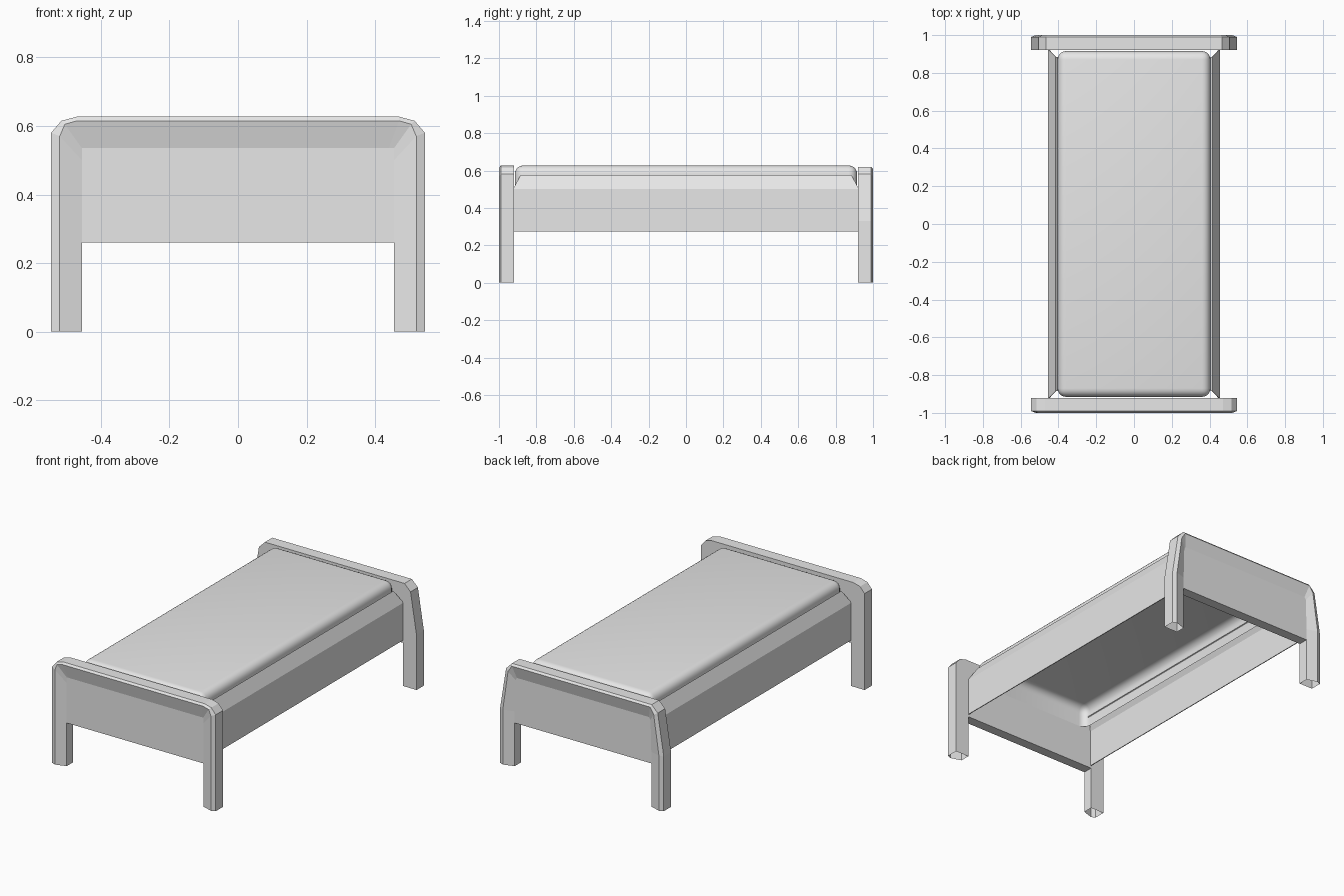
import bpy, bmesh

old = bpy.data.objects.get("Cube")
if old:
    bpy.data.objects.remove(old)

grey = bpy.data.materials.new("plain_grey")
grey.use_nodes = True
grey.diffuse_color = (0.8, 0.8, 0.8, 1)
grey.node_tree.nodes["Principled BSDF"].inputs["Base Color"].default_value = (0.8, 0.8, 0.8, 1)


def make_object(name, bm):
    bmesh.ops.recalc_face_normals(bm, faces=bm.faces)
    mesh = bpy.data.meshes.new(name)
    bm.to_mesh(mesh)
    bm.free()
    mesh.materials.append(grey)
    obj = bpy.data.objects.new(name, mesh)
    bpy.context.collection.objects.link(obj)
    return obj


def bridge(bm, rings, closed):
    """Join successive rings of vertices with quads."""
    for a, b in zip(rings, rings[1:]):
        n = len(a)
        for i in range(n if closed else n - 1):
            j = (i + 1) % n
            bm.faces.new((a[i], a[j], b[j], b[i]))


def end_frame(name, side, half):
    """Arched hollow frame; each station is (inner, rim, outer) in x, z."""
    bm = bmesh.new()
    stations = half + [[(-x, z) for x, z in s] for s in reversed(half)]
    rings = []
    for inner, rim, outer in stations:
        points = [(inner, 0.98), (rim, 1.0), (outer, 0.99), (outer, 0.92), (inner, 0.92)]
        rings.append([bm.verts.new((x, side * y, z)) for (x, z), y in points])
    bridge(bm, rings, True)
    return make_object(name, bm)


def panel(name, side):
    """Recessed board between the legs."""
    bm = bmesh.new()
    bmesh.ops.create_cube(bm, size=1)
    for v in bm.verts:
        v.co.x *= 0.91
        v.co.y = side * (0.95 + 0.06 * v.co.y)
        v.co.z = 0.3975 + 0.275 * v.co.z
    return make_object(name, bm)


# Footboard frame, with squarer shoulders
end_frame("footboard_frame", -1, [
    [(0.455, 0), (0.52, 0), (0.545, 0)],
    [(0.455, 0.5), (0.52, 0.57), (0.545, 0.58)],
    [(0.455, 0.535), (0.505, 0.605), (0.515, 0.615)],
    [(0.44, 0.535), (0.47, 0.615), (0.47, 0.627)],
])
# Headboard frame, with tapering legs
end_frame("headboard_frame", 1, [
    [(0.455, 0), (0.52, 0), (0.545, 0)],
    [(0.455, 0.33), (0.52, 0.33), (0.545, 0.33)],
    [(0.45, 0.52), (0.485, 0.57), (0.505, 0.58)],
    [(0.44, 0.535), (0.46, 0.608), (0.465, 0.62)],
])
panel("footboard_panel", -1)
panel("headboard_panel", 1)

# Side rails: thin boards whose tops lean in toward the mattress
for name, side in (("left_rail", 1), ("right_rail", -1)):
    bm = bmesh.new()
    section = [(0.455, 0.275), (0.455, 0.5), (0.415, 0.575), (0.40, 0.56)]
    rings = []
    for end in (-1, 1):
        rings.append([bm.verts.new((side * x, end * (0.925 if z <= 0.5 else 0.885), z))
                      for x, z in section])
    bridge(bm, rings, False)
    rail = make_object(name, bm)
    solid = rail.modifiers.new("thickness", "SOLIDIFY")
    solid.thickness = 0.005

# Mattress: a rounded cover, open underneath
bm = bmesh.new()
bmesh.ops.create_cube(bm, size=1)
for v in bm.verts:
    v.co.x *= 0.81
    v.co.y *= 1.83
    v.co.z = 0.5635 + 0.127 * v.co.z
bottom = [f for f in bm.faces if f.normal.z < -0.5]
bmesh.ops.delete(bm, geom=bottom, context="FACES_ONLY")
rounded = [e for e in bm.edges if not e.is_boundary]
bmesh.ops.bevel(bm, geom=rounded, offset=0.045, segments=5, profile=0.5, affect="EDGES")
mattress = make_object("mattress", bm)
bpy.context.view_layer.objects.active = mattress
mattress.select_set(True)
bpy.ops.object.shade_smooth_by_angle()
